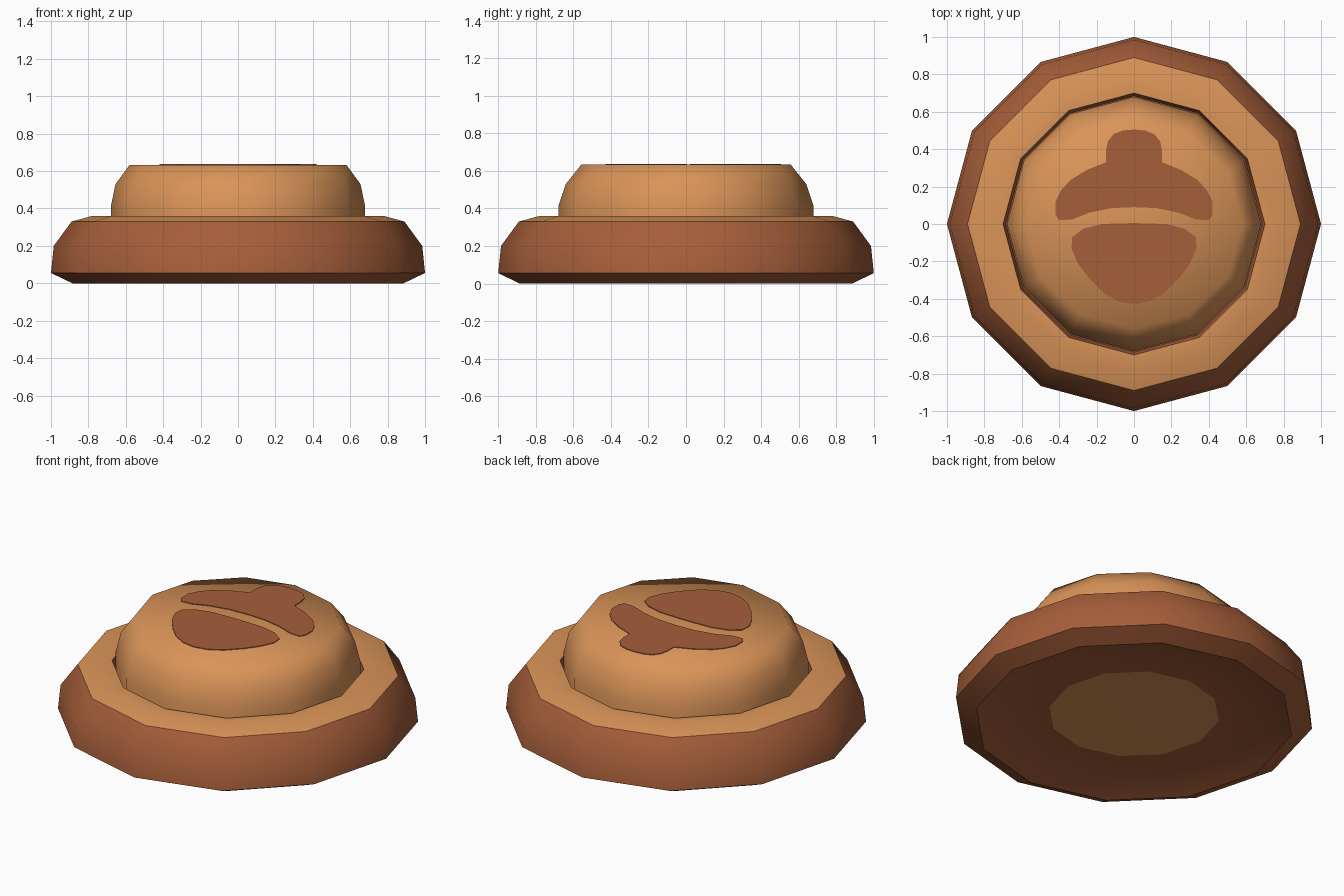
import bpy, bmesh, math

if "Cube" in bpy.data.objects:
    bpy.data.objects.remove(bpy.data.objects["Cube"])

SIDES = 12


def material(name, rgb):
    m = bpy.data.materials.new(name)
    m.diffuse_color = (*rgb, 1)
    m.use_nodes = True
    m.node_tree.nodes["Principled BSDF"].inputs["Base Color"].default_value = m.diffuse_color
    return m


TAN = material("tan", (0.70, 0.295, 0.098))
BROWN = material("red brown", (0.381, 0.112, 0.042))


def finish(name, bm, mats):
    bmesh.ops.recalc_face_normals(bm, faces=bm.faces)
    me = bpy.data.meshes.new(name)
    bm.to_mesh(me)
    bm.free()
    for m in mats:
        me.materials.append(m)
    ob = bpy.data.objects.new(name, me)
    bpy.context.collection.objects.link(ob)
    return ob


def lathe(name, profile, bands, angle):
    """Turn (radius x, radius y, z) points around z; bands = material per segment."""
    bm = bmesh.new()
    rings = []
    for rx, ry, z in profile:
        if rx == 0:
            rings.append([bm.verts.new((0, 0, z))] * SIDES)
        else:
            rings.append([bm.verts.new((rx * math.cos(a), ry * math.sin(a), z))
                          for a in (math.tau * i / SIDES for i in range(SIDES))])
    for low, high, mat in zip(rings, rings[1:], bands):
        for i in range(SIDES):
            j = (i + 1) % SIDES
            corners = list(dict.fromkeys([low[i], low[j], high[j], high[i]]))
            bm.faces.new(corners).material_index = mat
    ob = finish(name, bm, [TAN, BROWN])
    bpy.ops.object.select_all(action='DESELECT')
    ob.select_set(True)
    bpy.context.view_layer.objects.active = ob
    bpy.ops.object.shade_smooth_by_angle(angle=math.radians(angle))
    return ob


def plate(name, half, z0, z1):
    """Thin plate from the left half of an outline, mirrored in x."""
    outline = half + [(-x, y) for x, y in reversed(half) if x != 0]
    bm = bmesh.new()
    face = bm.faces.new([bm.verts.new((x, y, z0)) for x, y in outline])
    top = bmesh.ops.extrude_face_region(bm, geom=[face])["geom"]
    for v in top:
        if isinstance(v, bmesh.types.BMVert):
            v.co.z = z1
    return finish(name, bm, [BROWN])


# Brim: tan underside disc, brown rim, tan upper ring, narrow brown groove
brim = [(0, 0.05), (0.475, 0.05), (0.73, 0.045), (0.885, 0), (1.0, 0.055),
        (0.985, 0.20), (0.89, 0.33), (0.78, 0.36), (0.70, 0.36),
        (0.685, 0.30), (0, 0.30)]
lathe("brim", [(r, r, z) for r, z in brim], [0, 1, 1, 1, 1, 1, 0, 0, 1, 1], 35)

# Crown: rounded wall with flat top
lathe("crown", [(0, 0, 0.28), (0.68, 0.68, 0.28), (0.68, 0.68, 0.41),
                (0.655, 0.64, 0.53), (0.58, 0.558, 0.633), (0, 0, 0.633)],
      [0] * 5, 60)

# Painted acorn shape on the crown: cap with stem, and nut
plate("acorn_cap",
      [(0, 0.505), (-0.06, 0.50), (-0.11, 0.48), (-0.14, 0.44), (-0.15, 0.39),
       (-0.15, 0.33), (-0.25, 0.29), (-0.34, 0.235), (-0.39, 0.18),
       (-0.42, 0.12), (-0.42, 0.05), (-0.40, 0.02), (-0.33, 0.025),
       (-0.24, 0.06), (-0.12, 0.085), (0, 0.09)], 0.632, 0.637)
plate("acorn_nut",
      [(0, 0.005), (-0.17, 0.0), (-0.27, -0.025), (-0.33, -0.07),
       (-0.335, -0.13), (-0.30, -0.21), (-0.24, -0.29), (-0.16, -0.37),
       (-0.08, -0.415), (0, -0.43)], 0.632, 0.637)
